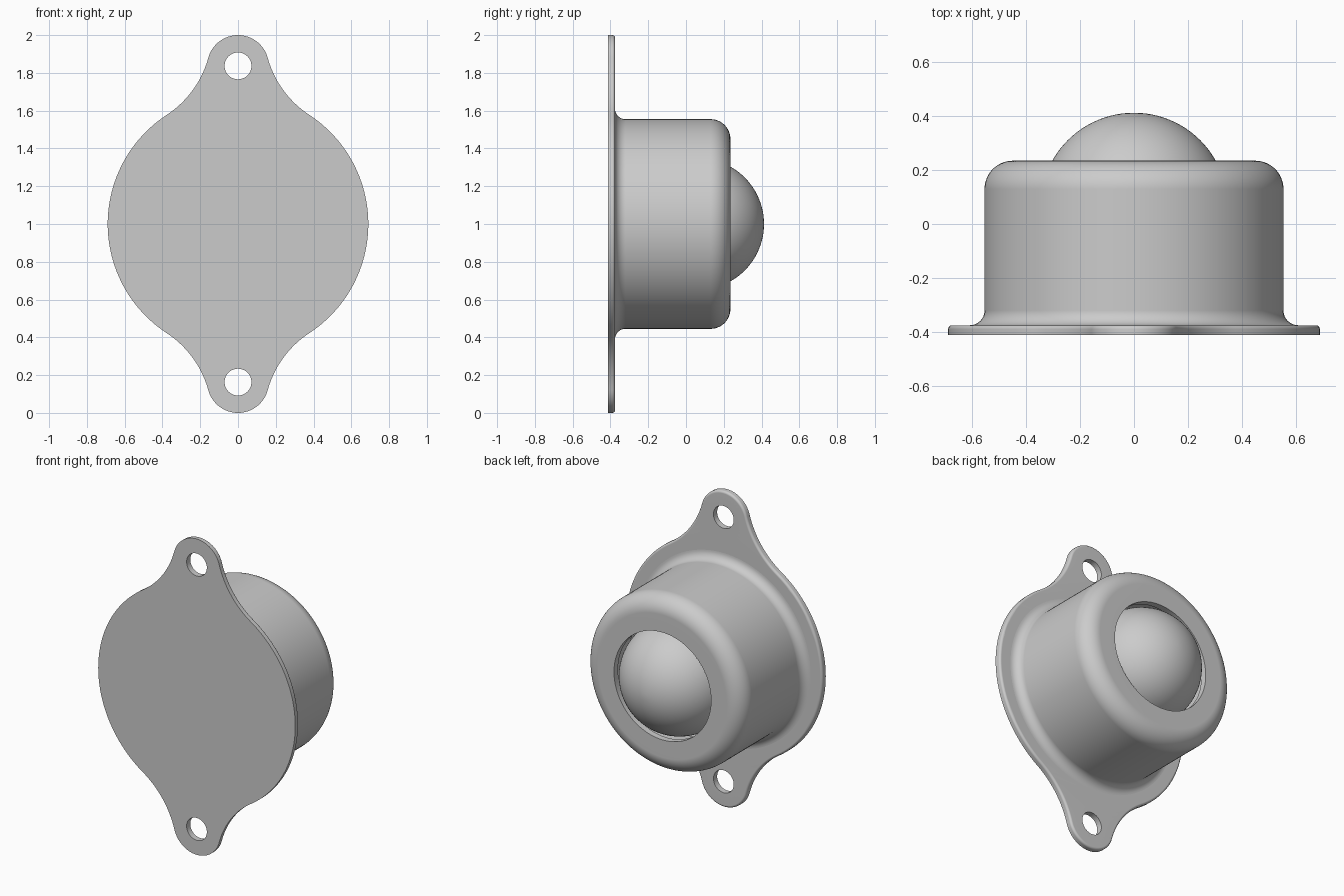
import bpy, bmesh
from math import sin, cos, acos, atan2, pi, hypot

if "Cube" in bpy.data.objects:
    bpy.data.objects.remove(bpy.data.objects["Cube"])

CENTRE_Z = 1.0
PLATE_FRONT, PLATE_BACK = -0.413, -0.376
DISC_R, EAR_R, EAR_Z, HOLE_R = 0.69, 0.163, 0.837, 0.071
BLEND_R = 0.53

steel = bpy.data.materials.new("plain grey steel")
steel.use_nodes = True
grey = (0.6, 0.6, 0.6, 1)
steel.diffuse_color = grey
steel.node_tree.nodes["Principled BSDF"].inputs["Base Color"].default_value = grey


def finish(bm, name):
    bmesh.ops.recalc_face_normals(bm, faces=bm.faces)
    mesh = bpy.data.meshes.new(name)
    bm.to_mesh(mesh)
    bm.free()
    mesh.materials.append(steel)
    obj = bpy.data.objects.new(name, mesh)
    obj.location.z = CENTRE_Z
    bpy.context.collection.objects.link(obj)
    bpy.ops.object.select_all(action='DESELECT')
    obj.select_set(True)
    bpy.context.view_layer.objects.active = obj
    bpy.ops.object.shade_smooth_by_angle(angle=0.7)
    mod = obj.modifiers.new("clean flats", 'WEIGHTED_NORMAL')
    mod.keep_sharp = True
    return obj


def arc(cx, cz, r, a0, a1, n):
    return [(cx + r * cos(a0 + (a1 - a0) * i / n),
             cz + r * sin(a0 + (a1 - a0) * i / n)) for i in range(n + 1)]


def lathe(bm, profile, segments=128):
    # Revolve (radius, y) points about the y axis
    verts = [bm.verts.new((r, y, 0)) for r, y in profile]
    edges = [bm.edges.new(pair) for pair in zip(verts, verts[1:])]
    bmesh.ops.spin(bm, geom=verts + edges, cent=(0, 0, 0), axis=(0, 1, 0),
                   angle=2 * pi, steps=segments, use_duplicate=False)
    bmesh.ops.remove_doubles(bm, verts=bm.verts, dist=1e-5)


# Mounting plate: disc and two ears joined by tangent concave arcs
a, b = DISC_R + BLEND_R, EAR_R + BLEND_R
swing = acos((a * a + EAR_Z ** 2 - b * b) / (2 * a * EAR_Z))
bx, bz = a * sin(swing), a * cos(swing)
disc_angle = atan2(bz, bx)
ear_angle = atan2(bz - EAR_Z, bx)
quarter = (arc(0, 0, DISC_R, 0, disc_angle, 24)
           + arc(bx, bz, BLEND_R, disc_angle + pi, ear_angle + pi, 20)[1:]
           + arc(0, EAR_Z, EAR_R, ear_angle, pi / 2, 16)[1:])
half = quarter + [(-x, z) for x, z in reversed(quarter[:-1])]
outline = half + [(x, -z) for x, z in reversed(half[1:-1])]
holes = [arc(0, s * EAR_Z, HOLE_R, 0, 2 * pi, 40)[:-1] for s in (1, -1)]

bm = bmesh.new()
for loop in [outline] + holes:
    vs = [bm.verts.new((x, PLATE_FRONT, z)) for x, z in loop]
    for i, v in enumerate(vs):
        bm.edges.new((vs[i - 1], v))
bmesh.ops.triangle_fill(bm, edges=bm.edges[:], use_beauty=True, normal=(0, -1, 0))
geom = bmesh.ops.extrude_face_region(bm, geom=bm.faces[:], use_keep_orig=True)["geom"]
bmesh.ops.translate(bm, vec=(0, PLATE_BACK - PLATE_FRONT, 0),
                    verts=[g for g in geom if isinstance(g, bmesh.types.BMVert)])
bmesh.ops.recalc_face_normals(bm, faces=bm.faces)


def on_back_rim(e):
    mid = (e.verts[0].co + e.verts[1].co) / 2
    outer = hypot(mid.x, abs(mid.z) - EAR_Z) > HOLE_R + 0.02
    return (outer and min(v.co.y for v in e.verts) > PLATE_BACK - 1e-4
            and e.calc_face_angle(0) > 1)


bmesh.ops.bevel(bm, geom=[e for e in bm.edges if on_back_rim(e)], offset=0.014,
                segments=4, profile=0.5, affect='EDGES')
finish(bm, "mounting_plate")

# Cup housing: flared foot, straight wall, rounded shoulder, round mouth
WALL, TOP, FOOT, SHOULDER, MOUTH = 0.555, 0.235, 0.055, 0.105, 0.34
profile = ([(WALL + FOOT, PLATE_BACK - 0.01)]
           + arc(WALL + FOOT, PLATE_BACK + FOOT, FOOT, -pi / 2, -pi, 10)
           + arc(WALL - SHOULDER, TOP - SHOULDER, SHOULDER, 0, pi / 2, 14)
           + [(MOUTH, TOP), (MOUTH, TOP - 0.04), (MOUTH + 0.06, TOP - 0.04),
              (MOUTH + 0.06, 0)])
bm = bmesh.new()
lathe(bm, profile)
finish(bm, "cup_housing")

# Rolling ball held in the mouth
BALL_R = 0.348
bm = bmesh.new()
lathe(bm, arc(0, 0.413 - BALL_R, BALL_R, -pi / 2, pi / 2, 48), 96)
finish(bm, "rolling_ball")
